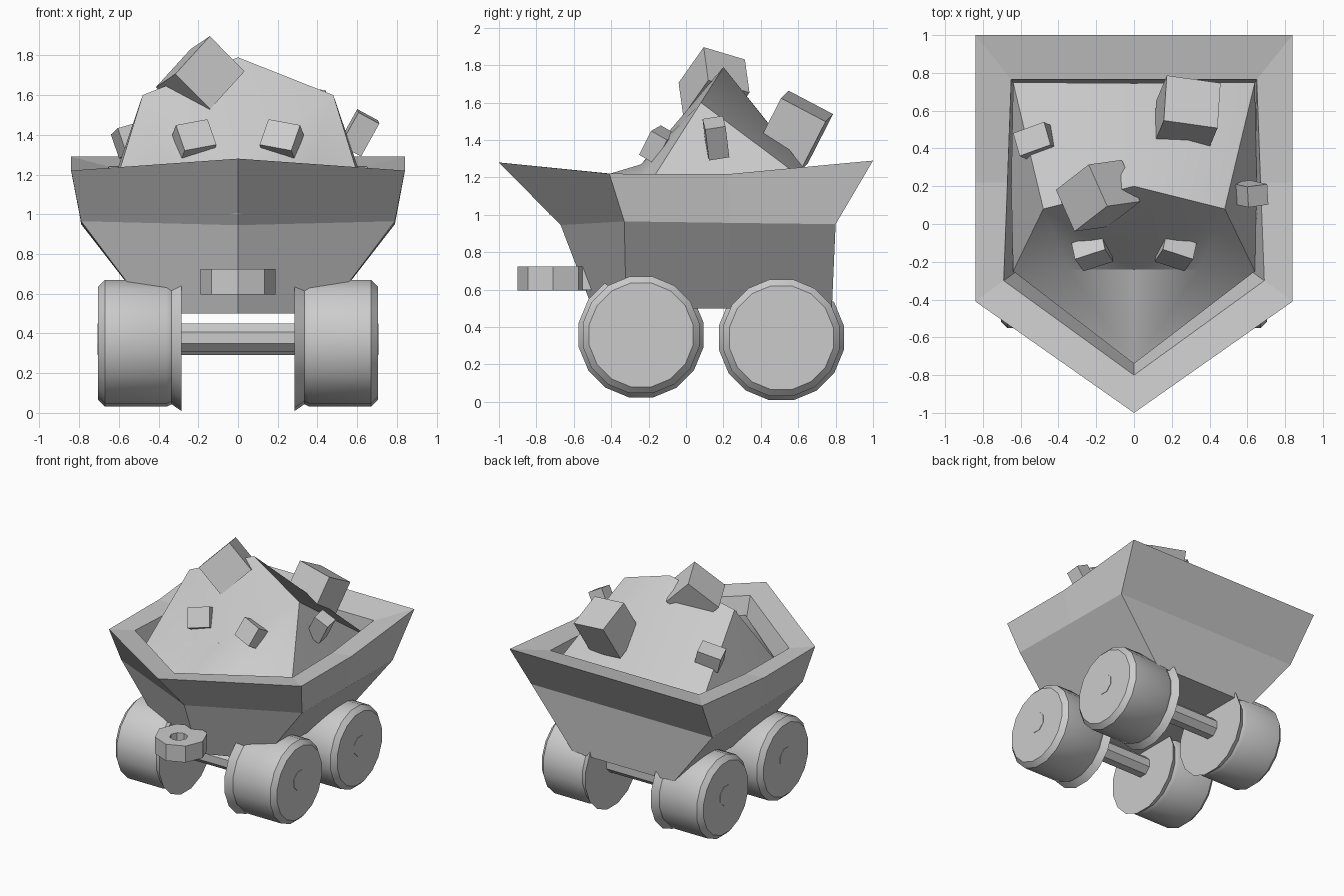
import bpy, bmesh
from math import sin, cos, pi, radians
from mathutils import Euler, Matrix, Vector

if "Cube" in bpy.data.objects:
    bpy.data.objects.remove(bpy.data.objects["Cube"])


def finish(name, bm, smooth=None):
    bmesh.ops.recalc_face_normals(bm, faces=bm.faces)
    me = bpy.data.meshes.new(name)
    bm.to_mesh(me)
    bm.free()
    ob = bpy.data.objects.new(name, me)
    bpy.context.collection.objects.link(ob)
    if smooth:
        bpy.ops.object.select_all(action='DESELECT')
        bpy.context.view_layer.objects.active = ob
        ob.select_set(True)
        bpy.ops.object.shade_smooth_by_angle(angle=radians(smooth))
    return ob


def loft(name, rings, smooth=None, closed=False):
    """Skin a list of equal-length point rings; cap the ends or join them in a loop."""
    bm = bmesh.new()
    vr = [[bm.verts.new(p) for p in r] for r in rings]
    n = len(vr[0])
    pairs = list(zip(vr, vr[1:]))
    if closed:
        pairs.append((vr[-1], vr[0]))
    for a, b in pairs:
        for i in range(n):
            j = (i + 1) % n
            bm.faces.new((a[i], a[j], b[j], b[i]))
    if not closed:
        bm.faces.new(vr[0])
        bm.faces.new(vr[-1])
    return finish(name, bm, smooth)


def bin_ring(back, side, corner, tip):
    """Six-point plan outline: two back corners, two sides, two front corners and the tip."""
    right = [back, side, corner]
    return right + [(0, *tip)] + [(-x, y, z) for x, y, z in reversed(right)]


# Bin: outer shell, sloping rim, inner wall and floor
loft("bin", [
    bin_ring((.44, .78, .5), (.44, .22, .5), (.44, -.32, .5), (-.50, .5)),
    bin_ring((.79, .80, .95), (.79, .24, .957), (.79, -.33, .965), (-.67, .945)),
    bin_ring((.84, 1.0, 1.29), (.84, .22, 1.217), (.84, -.41, 1.22), (-1.0, 1.28)),
    bin_ring((.65, .765, 1.24), (.67, .22, 1.2), (.69, -.30, 1.21), (-.80, 1.25)),
    bin_ring((.64, .745, 1.0), (.64, .22, 1.0), (.62, -.25, 1.0), (-.73, 1.0)),
])

# Load: heap with a steep front and a sloping back
half = {"B": (.48, .08, 1.6), "C": (.65, .2, 1.1), "D": (.64, .75, 1.1),
        "F": (.35, -.24, 1.19), "G": (.64, -.25, 1.08)}
mid = {"A": (0, .2, 1.79), "E": (0, .745, 1.11), "M": (0, -.24, 1.27), "H": (0, -.74, 1.12)}
bm = bmesh.new()
centre = {k: bm.verts.new(p) for k, p in mid.items()}
for s in (1, -1):
    v = dict(centre)
    v.update({k: bm.verts.new((s * x, y, z)) for k, (x, y, z) in half.items()})
    for f in ("ABM", "BFM", "BCG", "BGF", "BDC", "ABDE", "MFH", "FGH"):
        bm.faces.new([v[k] for k in f])
    bm.faces.new([v[k] for k in "EDCGH"] )
doubled = [e for e in bm.edges if {e.verts[0], e.verts[1]} == {centre["E"], centre["H"]}]
bmesh.ops.recalc_face_normals(bm, faces=bm.faces)
finish("load_heap", bm, 35)


# Rocks lying on the load: name, centre, size, rotation in degrees
def rock(name, loc, size, rot):
    bm = bmesh.new()
    m = (Matrix.Translation(loc) @ Euler([radians(a) for a in rot]).to_matrix().to_4x4()
         @ Matrix.Diagonal((*size, 1)))
    bmesh.ops.create_cube(bm, size=1, matrix=m)
    finish(name, bm)


rock("rock_top", (-.19, .15, 1.68), (.25, .25, .29), (-22, 45, 8))
rock("rock_back", (.28, .58, 1.45), (.29, .27, .30), (-28, 8, -8))
rock("rock_left", (-.52, .44, 1.38), (.18, .13, .13), (-15, -15, 20))
rock("rock_right", (.61, .16, 1.41), (.12, .11, .19), (10, 28, 8))
rock("rock_front_left", (-.22, -.15, 1.375), (.17, .10, .15), (-30, -10, 18))
rock("rock_front_right", (.22, -.15, 1.375), (.17, .10, .15), (-30, 10, -18))


# Running gear: flanged wheels and octagonal axles
def disc(x, r, y, z, n):
    return [(x, y + r * cos((i + .5) * 2 * pi / n), z + r * sin((i + .5) * 2 * pi / n))
            for i in range(n)]


profile = [(.285, .34), (.335, .305), (.36, .318), (.67, .318), (.705, .283)]
for end, y, z in (("front", -.24, .358), ("rear", .51, .343)):
    for side, s in (("right", 1), ("left", -1)):
        loft(f"{end}_wheel_{side}", [disc(s * x, r, y, z, 16) for x, r in profile], 28)
    loft(f"{end}_axle", [disc(x, .078, y, z + .02, 8) for x in (-.708, .708)])


# Coupling: octagonal eye with a round hole, and the neck joining it to the bin
def eye(r, y, z):
    return [(r * sin(i * pi / 4), y - r * cos(i * pi / 4), z) for i in range(8)]


loft("coupling_eye", [eye(.19, -.71, .595), eye(.19, -.71, .725),
                      eye(.065, -.74, .725), eye(.065, -.74, .595)], closed=True)
rock("coupling_neck", (0, -.51, .66), (.16, .16, .125), (0, 0, 0))
